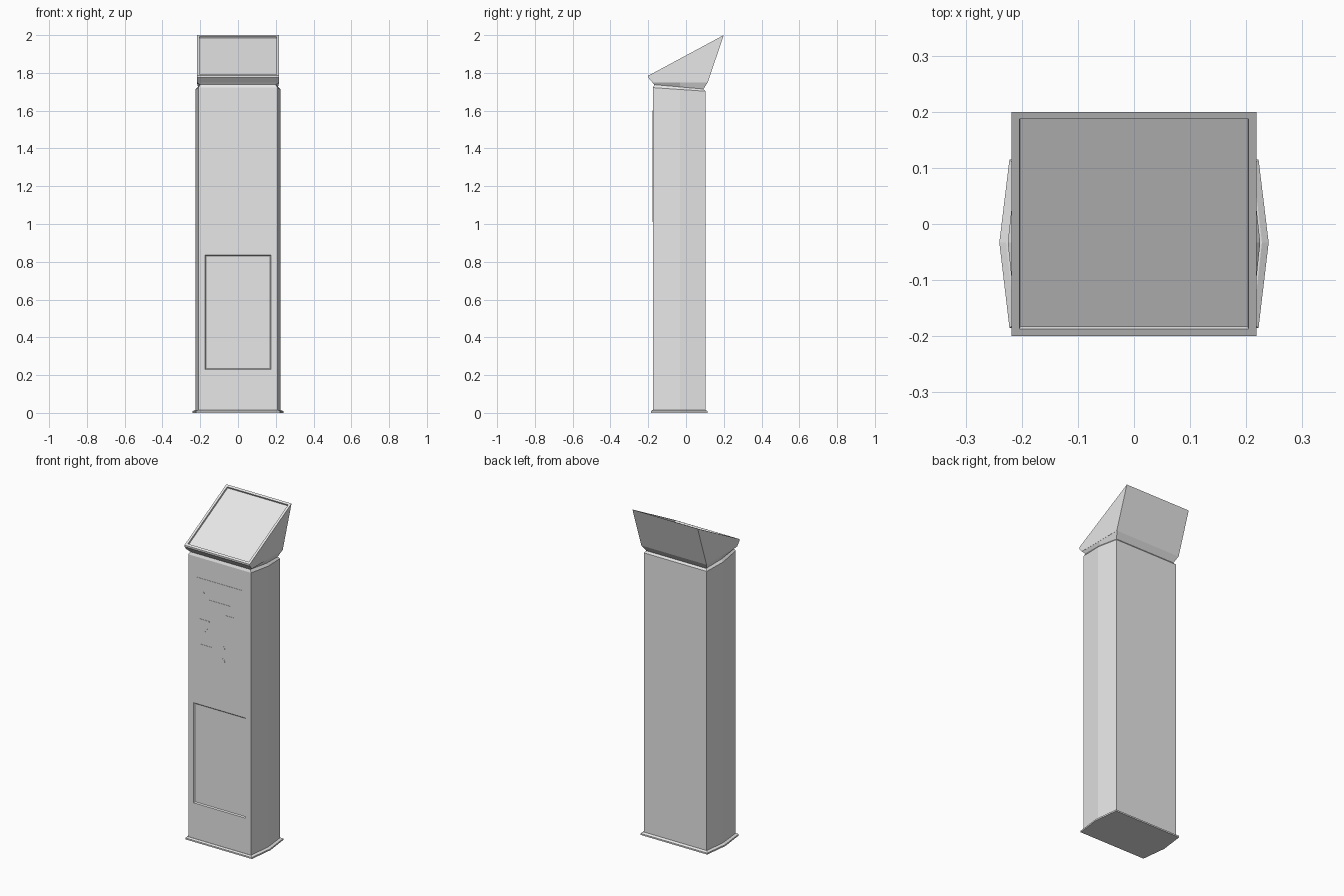
import bpy, bmesh, math
from mathutils import Vector

if "Cube" in bpy.data.objects:
    bpy.data.objects.remove(bpy.data.objects["Cube"])

grey = bpy.data.materials.new("light grey")
grey.diffuse_color = (0.8, 0.8, 0.8, 1)
grey.use_nodes = True
grey.node_tree.nodes["Principled BSDF"].inputs["Base Color"].default_value = grey.diffuse_color


def finish(name, bm):
    bmesh.ops.recalc_face_normals(bm, faces=bm.faces)
    me = bpy.data.meshes.new(name)
    bm.to_mesh(me)
    bm.free()
    me.materials.append(grey)
    ob = bpy.data.objects.new(name, me)
    bpy.context.collection.objects.link(ob)
    return ob


def ring(bm, corner, apex, front, back, z_front, z_back, mid=-0.033):
    """Six-sided outline with bulging sides, sloping from front to back."""
    z_mid = z_front + (z_back - z_front) * (mid - front) / (back - front)
    pts = [(-corner, front, z_front), (corner, front, z_front), (apex, mid, z_mid),
           (corner, back, z_back), (-corner, back, z_back), (-apex, mid, z_mid)]
    return [bm.verts.new(p) for p in pts]


def loft(bm, rings):
    for a, b in zip(rings, rings[1:]):
        for i in range(6):
            j = (i + 1) % 6
            bm.faces.new((a[i], a[j], b[j], b[i]))
    bm.faces.new(rings[0][::-1])
    bm.faces.new(rings[-1])
    bmesh.ops.recalc_face_normals(bm, faces=bm.faces)


# foot plate
bm = bmesh.new()
loft(bm, [ring(bm, 0.222, 0.24, -0.185, 0.115, 0, 0),
          ring(bm, 0.222, 0.24, -0.185, 0.115, 0.009, 0.009),
          ring(bm, 0.212, 0.228, -0.177, 0.104, 0.016, 0.016)])
finish("foot_plate", bm)

# column with chamfered shoulder and a recessed service door
bm = bmesh.new()
loft(bm, [ring(bm, 0.21, 0.225, -0.175, 0.102, 0.01, 0.01),
          ring(bm, 0.21, 0.225, -0.175, 0.102, 1.722, 1.703),
          ring(bm, 0.20, 0.212, -0.168, 0.092, 1.738, 1.715)])


def front_faces():
    return [f for f in bm.faces if f.normal.y < -0.99]


for co, no in (((-0.174, 0, 0), (1, 0, 0)), ((0.174, 0, 0), (1, 0, 0)),
               ((0, 0, 0.23), (0, 0, 1)), ((0, 0, 0.835), (0, 0, 1))):
    faces = front_faces()
    geom = list({g for f in faces for g in (*f.verts, *f.edges)}) + faces
    bmesh.ops.bisect_plane(bm, geom=geom, plane_co=co, plane_no=no)
    bm.normal_update()
door = [f for f in front_faces()
        if (f.calc_center_median() - Vector((0, -0.175, 0.5325))).length < 0.02]
bmesh.ops.inset_region(bm, faces=door, thickness=0.008, depth=-0.006)
finish("column", bm)

# underside of the head, flaring out from the neck
bm = bmesh.new()
loft(bm, [ring(bm, 0.20, 0.212, -0.168, 0.092, 1.737, 1.714),
          ring(bm, 0.217, 0.2175, -0.178, 0.115, 1.75, 1.75)])
finish("head_underside", bm)

# wedge-shaped head with recessed sloping screen
bm = bmesh.new()
profile = [(-0.2, 1.785), (0.2, 2.0), (0.115, 1.75), (-0.178, 1.75), (-0.2, 1.775)]
left = [bm.verts.new((-0.218, y, z)) for y, z in profile]
right = [bm.verts.new((0.218, y, z)) for y, z in profile]
n = len(profile)
bm.faces.new(left)
bm.faces.new(right[::-1])
for i in range(n):
    j = (i + 1) % n
    bm.faces.new((left[i], right[i], right[j], left[j]))
bmesh.ops.recalc_face_normals(bm, faces=bm.faces)
bm.normal_update()
screen = [f for f in bm.faces if f.normal.z > 0.7]
bmesh.ops.inset_region(bm, faces=screen, thickness=0.02)
bmesh.ops.inset_region(bm, faces=screen, thickness=0.0008, depth=-0.01)
finish("head", bm)


# thin plates on the front
def plate(name, outline, y=-0.1768, thick=0.0015):
    bm = bmesh.new()
    face = bm.faces.new([bm.verts.new((x, y, z)) for x, z in outline])
    ext = bmesh.ops.extrude_face_region(bm, geom=[face])
    bmesh.ops.translate(bm, vec=(0, -thick, 0),
                        verts=[v for v in ext["geom"] if isinstance(v, bmesh.types.BMVert)])
    return finish(name, bm)


def box(x0, x1, z0, z1):
    return [(x0, z0), (x1, z0), (x1, z1), (x0, z1)]


def disc(x, z, r, sides=12):
    return [(x + r * math.cos(i * math.tau / sides), z + r * math.sin(i * math.tau / sides))
            for i in range(sides)]


plate("instruction_panel", box(-0.15, 0.15, 1.01, 1.6), y=-0.174, thick=0.0026)
plate("shield_icon", [(-0.132, 1.355), (-0.068, 1.355), (-0.07, 1.32), (-0.1, 1.278), (-0.13, 1.32)])
plate("card_icon", box(0.04, 0.1, 1.385, 1.42))
plate("slot_icon", box(-0.07, 0.07, 1.46, 1.484))
plate("ticket_icon", box(-0.13, -0.042, 1.085, 1.203))
for i, (x, z, r) in enumerate([(-0.11, 1.513, 0.01), (0.02, 1.215, 0.016), (0.02, 1.138, 0.016)]):
    plate("round_icon_%d" % i, disc(x, z, r))
